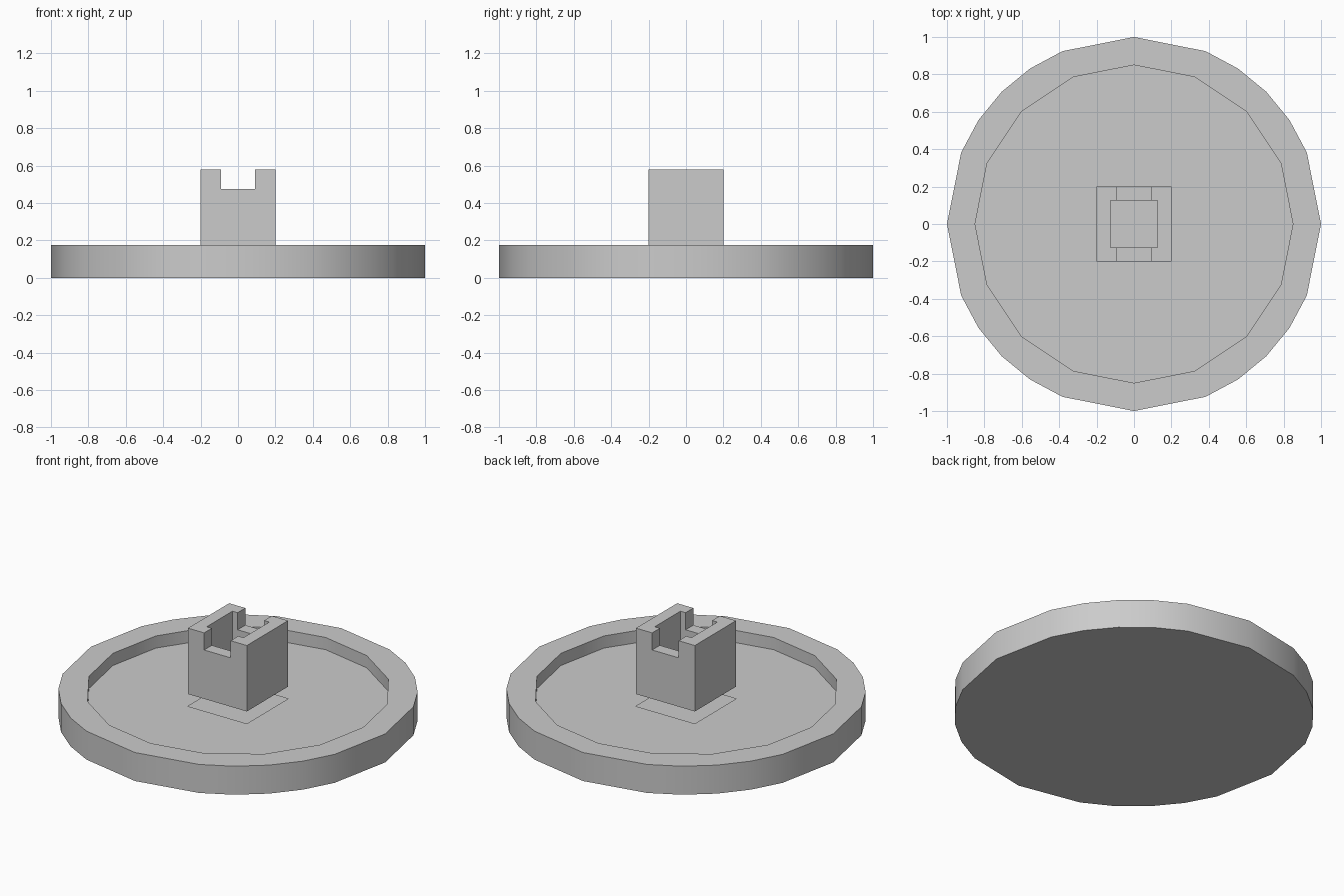
import bpy
import bmesh
from math import radians, sin, cos

cube = bpy.data.objects.get("Cube")
if cube:
    bpy.data.objects.remove(cube, do_unlink=True)

# Single plain grey for the whole model
GREY = (0.6, 0.6, 0.6, 1.0)
grey = bpy.data.materials.new("plain grey")
grey.use_nodes = True
grey.diffuse_color = GREY
grey.node_tree.nodes["Principled BSDF"].inputs["Base Color"].default_value = GREY

RIM_Z, FLOOR_Z = 0.175, 0.1
BLOCK_TOP, SLOT_Z, WELL_Z = 0.58, 0.475, 0.25
HALF = 0.2


def finish(name, bm):
    mesh = bpy.data.meshes.new(name)
    bm.to_mesh(mesh)
    bm.free()
    mesh.materials.append(grey)
    obj = bpy.data.objects.new(name, mesh)
    bpy.context.collection.objects.link(obj)
    return obj


def select_only(obj):
    bpy.ops.object.select_all(action='DESELECT')
    obj.select_set(True)
    bpy.context.view_layer.objects.active = obj


def loop(bm, points, z):
    verts = [bm.verts.new((x, y, z)) for x, y in points]
    edges = [bm.edges.new((v, verts[i - 1])) for i, v in enumerate(verts)]
    return verts, edges


def wall(bm, low, high, inward=False):
    for i in range(len(low)):
        quad = [low[i - 1], low[i], high[i], high[i - 1]]
        bm.faces.new(quad[::-1] if inward else quad)


def ring_points(radius, angles):
    return [(radius * cos(radians(a)), radius * sin(radians(a))) for a in angles]


def box(name, x, y, low, high):
    bm = bmesh.new()
    bmesh.ops.create_cube(bm, size=2)
    for v in bm.verts:
        v.co = (v.co.x * x, v.co.y * y, low if v.co.z < 0 else high)
    return finish(name, bm)


# Dish: the outer outline has wide sides next to each axis
step = 11.25
outer = ring_points(1.0, [i * step for i in range(32) if i % 8 not in (1, 7)])
inner = ring_points(0.85, [i * 2 * step for i in range(16)])
square = [(HALF, HALF), (-HALF, HALF), (-HALF, -HALF), (HALF, -HALF)]

bm = bmesh.new()
base, _ = loop(bm, outer, 0)
top, top_edges = loop(bm, outer, RIM_Z)
lip, lip_edges = loop(bm, inner, RIM_Z)
floor, floor_edges = loop(bm, inner, FLOOR_Z)
_, hole_edges = loop(bm, square, FLOOR_Z)
wall(bm, base, top)
wall(bm, floor, lip, inward=True)
bm.faces.new(base[::-1])
# Flat rim, then recessed floor with a square opening under the block
for edges in (top_edges + lip_edges, floor_edges + hole_edges):
    bmesh.ops.triangle_fill(bm, use_beauty=True, edges=edges, normal=(0, 0, 1))
bm.normal_update()
dish = finish("dish", bm)
select_only(dish)
bpy.ops.object.shade_smooth_by_angle(angle=radians(30))

# Socket block with a square well and a slot through front and back
block = box("socket_block", HALF, HALF, RIM_Z, BLOCK_TOP)
cutters = [box("well_cutter", 0.125, 0.125, WELL_Z, 0.8),
           box("slot_cutter", 0.09, 0.4, SLOT_Z, 0.7)]
select_only(block)
for cutter in cutters:
    cutter.hide_render = True
    cut = block.modifiers.new(cutter.name, 'BOOLEAN')
    cut.operation = 'DIFFERENCE'
    cut.solver = 'EXACT'
    cut.object = cutter
    bpy.ops.object.modifier_apply(modifier=cut.name)
    bpy.data.objects.remove(cutter, do_unlink=True)
